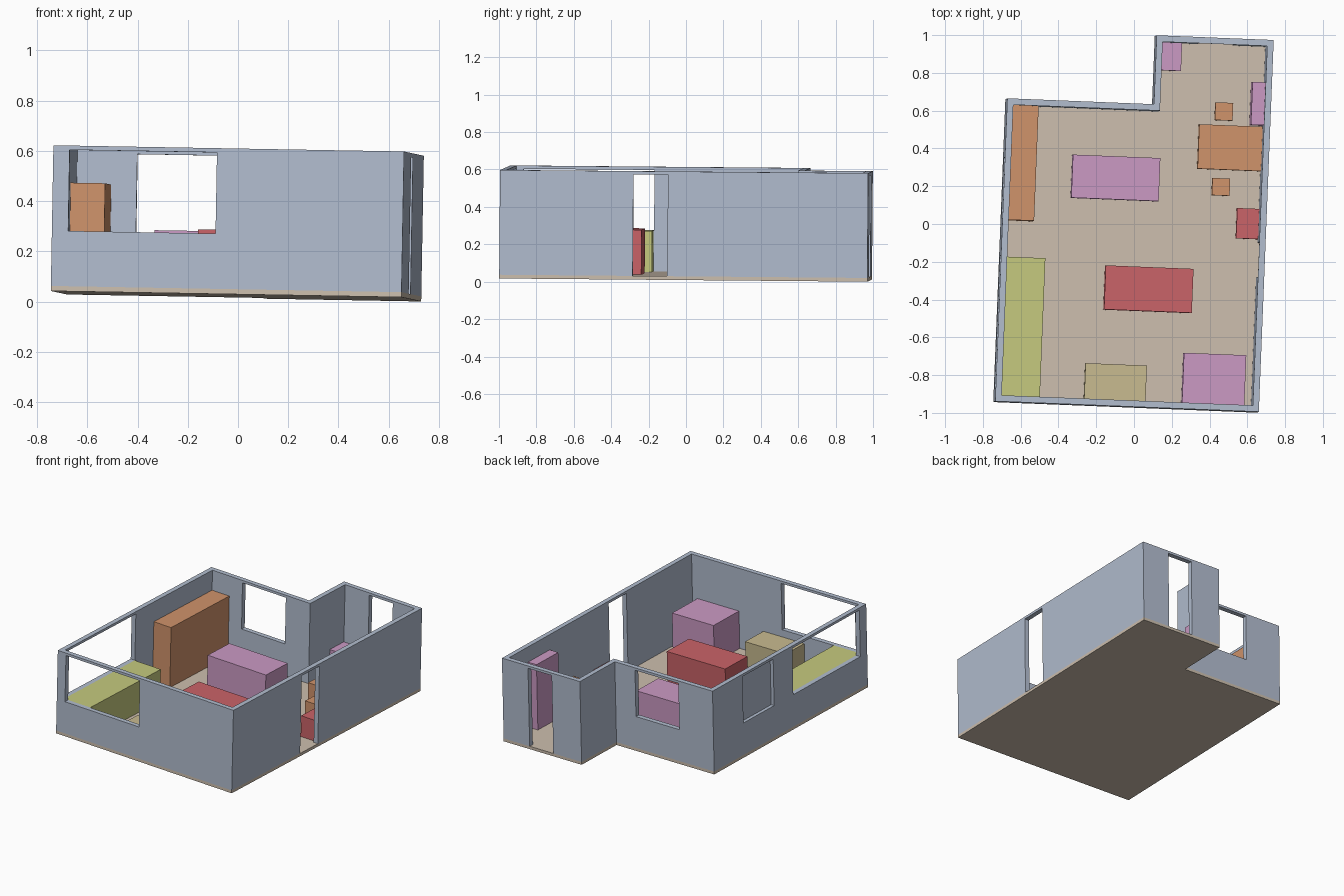
import bpy
import bmesh
from math import radians
from mathutils import Matrix, Vector

if "Cube" in bpy.data.objects:
    bpy.data.objects.remove(bpy.data.objects["Cube"], do_unlink=True)

# The whole house sits slightly turned and tilted
PLACE = (Matrix.Translation((0, 0, 0.021))
         @ Matrix.Rotation(0.018, 4, 'Y')
         @ Matrix.Rotation(-0.008, 4, 'X')
         @ Matrix.Rotation(radians(-2.3), 4, 'Z'))

# Plan limits
LEFT, RIGHT, FRONT, BACK = -0.707, 0.69, -0.972, 0.998
STEP_X, STEP_Y = 0.07, 0.633
SLAB, TOP, THICK = 0.02, 0.58, 0.033
SILL, HEAD = 0.24, 0.563


def material(name, rgb):
    lin = [((c / 255 + 0.055) / 1.055) ** 2.4 for c in rgb] + [1.0]
    mat = bpy.data.materials.new(name)
    mat.use_nodes = True
    mat.diffuse_color = lin
    node = next(n for n in mat.node_tree.nodes if n.type == 'BSDF_PRINCIPLED')
    node.inputs["Base Color"].default_value = lin
    node.inputs["Roughness"].default_value = 0.8
    return mat


WALL = material("wall blue grey", (178, 189, 207))
FLOOR = material("floor beige", (205, 191, 174))
ORANGE = material("orange", (208, 147, 107))
PURPLE = material("mauve", (203, 154, 196))
RED = material("red", (202, 99, 104))
LIME = material("lime", (198, 202, 126))
TAN = material("tan", (201, 187, 144))


def finish(name, bm, mat=None):
    bmesh.ops.recalc_face_normals(bm, faces=bm.faces)
    mesh = bpy.data.meshes.new(name)
    bm.to_mesh(mesh)
    bm.free()
    obj = bpy.data.objects.new(name, mesh)
    bpy.context.collection.objects.link(obj)
    if mat:
        mesh.materials.append(mat)
    return obj


def box(name, x, y, z, mat=None):
    bm = bmesh.new()
    bmesh.ops.create_cube(bm, size=1)
    for v in bm.verts:
        v.co = Vector(r[0] if c < 0 else r[1] for c, r in zip(v.co, (x, y, z)))
    return finish(name, bm, mat)


def prism(name, inset, low, high, mat=None):
    """L-shaped plan, pulled in by inset and extruded upward."""
    l, r, f, b = LEFT + inset, RIGHT - inset, FRONT + inset, BACK - inset
    sx, sy = STEP_X + inset, STEP_Y - inset
    plan = [(l, f), (r, f), (r, b), (sx, b), (sx, sy), (l, sy)]
    bm = bmesh.new()
    face = bm.faces.new([bm.verts.new((px, py, low)) for px, py in plan])
    up = bmesh.ops.extrude_face_region(bm, geom=[face])["geom"]
    bmesh.ops.translate(bm, vec=(0, 0, high - low),
                        verts=[g for g in up if isinstance(g, bmesh.types.BMVert)])
    return finish(name, bm, mat)


def cut(target, cutter):
    mod = target.modifiers.new("cut", 'BOOLEAN')
    mod.operation, mod.solver, mod.object = 'DIFFERENCE', 'EXACT', cutter
    bpy.context.view_layer.objects.active = target
    bpy.ops.object.modifier_apply(modifier=mod.name)
    bpy.data.objects.remove(cutter, do_unlink=True)


# Floor slab and wall shell
parts = [prism("floor_slab", 0, 0, SLAB, FLOOR)]
walls = prism("walls", 0, SLAB, TOP, WALL)
parts.append(walls)
cut(walls, prism("room_cutter", THICK, -0.1, TOP + 0.1))


# Windows and doors, each crossing one wall
def across(edge):
    return (edge - 0.05, edge + 0.05)


window, door = (SILL, HEAD), (-0.05, HEAD)
openings = [
    ("front_window", (-0.642, -0.055), across(FRONT), window),
    ("left_window", across(LEFT), (-0.9, -0.2), window),
    ("back_window", (-0.435, -0.09), across(STEP_Y), window),
    ("right_door", across(RIGHT), (-0.258, -0.073), door),
    ("back_door", (0.295, 0.483), across(BACK), door),
    ("left_recess", (LEFT - 0.1, LEFT + 0.024), (0.0, 0.32), window),
]
for name, x, y, z in openings:
    cut(walls, box(name + "_cutter", x, y, z))

# Furniture blocks: name, x range, y range, top height, colour
IN_L, IN_R, IN_F = LEFT + THICK, RIGHT - THICK, FRONT + THICK
furniture = [
    ("wardrobe", (IN_L, -0.537), (-0.008, STEP_Y - THICK), 0.44, ORANGE),
    ("bed", (IN_L, -0.466), (IN_F, -0.202), 0.24, LIME),
    ("mauve_table", (-0.342, 0.121), (0.124, 0.352), 0.258, PURPLE),
    ("red_table", (-0.145, 0.32), (-0.46, -0.227), 0.26, RED),
    ("low_cabinet", (-0.23, 0.095), (IN_F, -0.748), 0.19, TAN),
    ("corner_cabinet", (0.287, 0.617), (IN_F, -0.673), 0.28, PURPLE),
    ("side_cabinet", (0.54, IN_R), (-0.055, 0.105), 0.165, RED),
    ("desk", (0.321, IN_R), (0.305, 0.54), 0.2, ORANGE),
    ("front_stool", (0.403, 0.497), (0.168, 0.259), 0.147, ORANGE),
    ("back_stool", (0.403, 0.497), (0.566, 0.66), 0.147, ORANGE),
    ("tall_cabinet", (0.589, IN_R), (0.546, 0.773), 0.475, PURPLE),
    ("hall_cabinet", (STEP_X + THICK, 0.213), (0.818, BACK - THICK), 0.18, PURPLE),
]
for name, x, y, top, mat in furniture:
    parts.append(box(name, x, y, (SLAB, top), mat))

# Turn and tilt everything together
for obj in parts:
    obj.data.transform(PLACE)
    obj.data.update()
